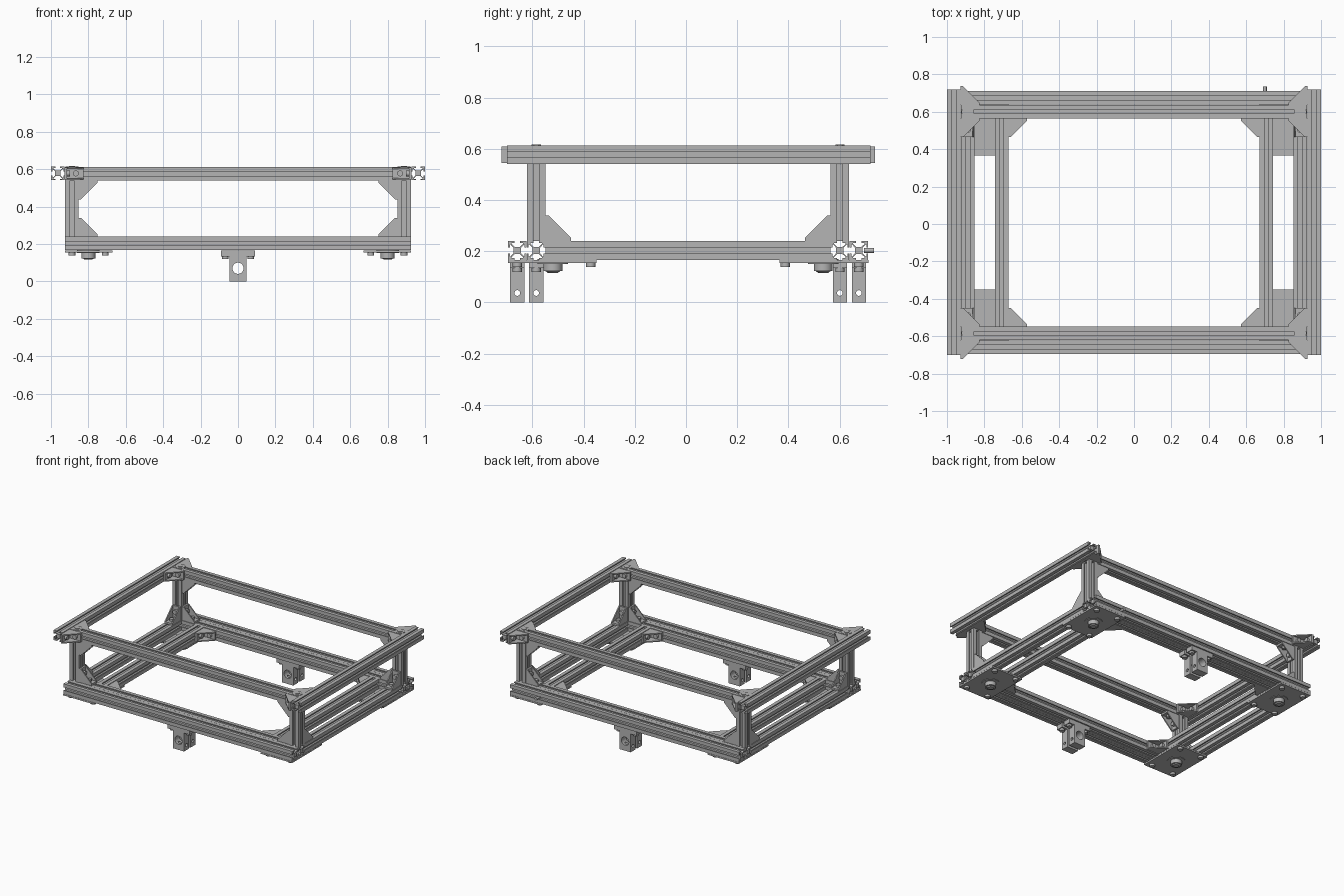
import bpy, bmesh, math
from mathutils import Matrix, Vector

cube = bpy.data.objects.get("Cube")
if cube:
    bpy.data.objects.remove(cube, do_unlink=True)

grey = bpy.data.materials.new("aluminium grey")
grey.use_nodes = True
grey.diffuse_color = (0.46, 0.46, 0.46, 1)
grey.node_tree.nodes["Principled BSDF"].inputs["Base Color"].default_value = (0.46, 0.46, 0.46, 1)

H = 0.0365           # half width of a rail
CY = 0.008           # depth centre of the frame
LOW, HIGH = 0.203, 0.577   # rail centre heights
POST_X, POST_Y = 0.888, 0.593
OUTER_Y = POST_Y + 2 * H + 0.001
X, Y, Z = Vector((1, 0, 0)), Vector((0, 1, 0)), Vector((0, 0, 1))


def finish(bm, name, smooth=False):
    bmesh.ops.recalc_face_normals(bm, faces=bm.faces)
    mesh = bpy.data.meshes.new(name)
    bm.to_mesh(mesh)
    bm.free()
    mesh.materials.append(grey)
    obj = bpy.data.objects.new(name, mesh)
    bpy.context.collection.objects.link(obj)
    if smooth:
        bpy.ops.object.select_all(action='DESELECT')
        obj.select_set(True)
        bpy.context.view_layer.objects.active = obj
        bpy.ops.object.shade_smooth_by_angle()
    return obj


def prism(bm, points, depth, matrix):
    """Extrude a flat outline along local z, centred on it."""
    verts = [bm.verts.new(matrix @ Vector((p[0], p[1], -depth / 2))) for p in points]
    top = [bm.verts.new(matrix @ Vector((p[0], p[1], depth / 2))) for p in points]
    n = len(points)
    bm.faces.new(verts[::-1])
    bm.faces.new(top)
    for i in range(n):
        j = (i + 1) % n
        bm.faces.new((verts[i], verts[j], top[j], top[i]))


def add_box(bm, centre, size, matrix=Matrix()):
    bmesh.ops.create_cube(bm, size=1, matrix=matrix @ Matrix.Translation(centre) @ Matrix.Diagonal((*size, 1)))


def add_cyl(bm, centre, axis, radius, depth, sides=16, tip=None):
    turn = Vector(axis).to_track_quat('Z', 'Y').to_matrix().to_4x4()
    bmesh.ops.create_cone(bm, cap_ends=True, segments=sides, radius1=radius,
                          radius2=radius if tip is None else tip, depth=depth,
                          matrix=Matrix.Translation(centre) @ turn)


def frame(origin, a, b, c):
    m = Matrix((a, b, c)).transposed().to_4x4()
    m.translation = origin
    return m


# T-slot cross-section: one side repeated by quarter turns
SIDE = [(-1, 1), (-.3, 1), (-.3, .8), (-.62, .8), (-.62, .7), (-.3, .4)]
SIDE += [(-x, y) for x, y in SIDE[:0:-1]]
PROFILE = []
for k in range(4):
    c, s = round(math.cos(k * math.pi / 2)), round(math.sin(k * math.pi / 2))
    PROFILE += [((x * c + y * s) * H, (y * c - x * s) * H) for x, y in SIDE]


def rail(name, centre, axis, length):
    bm = bmesh.new()
    other = Z if axis != Z else X
    prism(bm, PROFILE, length, frame(Vector(centre), other, axis.cross(other), axis))
    return finish(bm, name)


def gusset(name, corner, a, b, size=0.1):
    """Cast corner bracket: two bolted flanges and two triangular webs."""
    c = a.cross(b)
    m = frame(Vector(corner), a, b, c)
    t, width = 0.013, 0.064
    bm = bmesh.new()
    add_box(bm, (size / 2, t / 2, 0), (size, t, width), m)
    add_box(bm, (t / 2, size / 2, 0), (t, size, width), m)
    web = [(0, 0), (size, 0), (size, t), (t, size), (0, size)]
    for side in (-1, 1):
        prism(bm, web, 0.008, m @ Matrix.Translation((0, 0, side * (width / 2 - 0.004))))
    for along, up in ((a, b), (b, a)):
        add_cyl(bm, Vector(corner) + along * 0.06 + up * (t + 0.008), up, 0.016, 0.016)
    return finish(bm, name)


# Long rails across the width: doubled at the bottom, single at the top
for sy, end in ((-1, "front"), (1, "back")):
    rail(f"bottom_{end}_inner_rail", (0, CY + sy * POST_Y, LOW), X, 1.85)
    rail(f"bottom_{end}_outer_rail", (0, CY + sy * OUTER_Y, LOW), X, 1.85)
    rail(f"top_{end}_rail", (0, CY + sy * POST_Y, HIGH - 0.002), X, 1.85)

# Rails along the depth
inner = 2 * (POST_Y - H)
for sx, side in ((-1, "right"), (1, "left")):
    rail(f"top_{side}_rail", (sx * (1 - H), 0.01, HIGH), Y, 1.42)
    rail(f"bottom_{side}_outer_rail", (sx * POST_X, CY, LOW), Y, inner)
    rail(f"bottom_{side}_inner_rail", (sx * 0.708, CY, LOW), Y, inner)

# Everything that repeats at the four corners
for sx, side in ((-1, "right"), (1, "left")):
    for sy, end in ((-1, "front"), (1, "back")):
        tag = f"{end}_{side}"
        px, py = sx * POST_X, CY + sy * POST_Y
        floor, roof = LOW + H, HIGH - H - 0.002
        rail(f"post_{tag}", (px, py, (floor + roof) / 2), Z, roof - floor)

        # Corner brackets
        face_x, face_y = px - sx * H, py - sy * H
        gusset(f"post_foot_gusset_{tag}", (face_x, py, floor), -sx * X, Z)
        gusset(f"post_head_gusset_{tag}", (face_x, py, roof), -sx * X, -Z)
        gusset(f"post_side_gusset_{tag}", (px, face_y, floor), -sy * Y, Z)
        gusset(f"floor_gusset_{tag}", (sx * (0.708 - H), face_y, LOW), -sx * X, -sy * Y)
        rail_x = sx * (1 - 2 * H)
        gusset(f"roof_inner_gusset_{tag}", (rail_x, face_y, HIGH), -sx * X, -sy * Y)
        gusset(f"roof_outer_gusset_{tag}", (rail_x, py + sy * H, HIGH), -sx * X, sy * Y)

        # Screw over the post
        bm = bmesh.new()
        add_cyl(bm, (px, py, HIGH + H - 0.004), Z, 0.034, 0.008, 20)
        add_cyl(bm, (px, py, HIGH + H + 0.001), Z, 0.018, 0.004, 6)
        finish(bm, f"post_screw_{tag}", True)

        # Foot plate below the corner
        plate_y = CY + sy * 0.531
        bm = bmesh.new()
        add_box(bm, (sx * 0.798, plate_y, 0.16), (0.254, 0.346, 0.011))
        finish(bm, f"foot_plate_{tag}")
        bm = bmesh.new()
        for bx in (POST_X, 0.71):
            for by in (0.38, 0.667):
                add_cyl(bm, (sx * bx, CY + sy * by, 0.147), Z, 0.018, 0.016)
        finish(bm, f"plate_bolts_{tag}", True)

        # Round roller foot
        bm = bmesh.new()
        fy = CY + sy * 0.528
        add_cyl(bm, (sx * 0.8, fy, 0.16), Z, 0.06, 0.018, 32)
        add_cyl(bm, (sx * 0.8, fy, 0.139), Z, 0.037, 0.034, 32)
        add_cyl(bm, (sx * 0.8, fy, 0.119), Z, 0.02, 0.006, 32, 0.028)
        finish(bm, f"roller_foot_{tag}", True)


def drill(obj, centre, axis, radius):
    bm = bmesh.new()
    add_cyl(bm, centre, axis, radius, 0.3, 28)
    cutter = finish(bm, "drill_cutter")
    cutter.hide_render = True
    mod = obj.modifiers.new("hole", 'BOOLEAN')
    mod.object, mod.solver = cutter, 'EXACT'
    mesh = bpy.data.meshes.new_from_object(obj.evaluated_get(bpy.context.evaluated_depsgraph_get()))
    obj.modifiers.clear()
    obj.data = mesh
    bpy.data.objects.remove(cutter, do_unlink=True)


# Shaft clamps hanging under the middle of each bottom rail
OUTLINE = [(-.045, 0), (.045, 0), (.045, .134), (.09, .134), (.09, .166),
           (-.09, .166), (-.09, .134), (-.045, .134)]
for sy, end in ((-1, "front"), (1, "back")):
    for depth, row in ((POST_Y, "inner"), (OUTER_Y, "outer")):
        y = CY + sy * depth
        bm = bmesh.new()
        prism(bm, OUTLINE, 0.055, frame(Vector((0, y, 0)), X, Z, -Y))
        clamp = finish(bm, f"shaft_clamp_{end}_{row}")
        drill(clamp, (0, y, 0.07), Y, 0.03)
        drill(clamp, (0, y, 0.037), X, 0.011)
        bm = bmesh.new()
        for sx in (-1, 1):
            add_cyl(bm, (sx * 0.068, y, 0.128), Z, 0.018, 0.016)
        finish(bm, f"clamp_bolts_{end}_{row}", True)

# Small stop pin on the back
bm = bmesh.new()
add_cyl(bm, (0.7, 0.715, LOW), Y, 0.01, 0.04)
finish(bm, "stop_pin", True)
